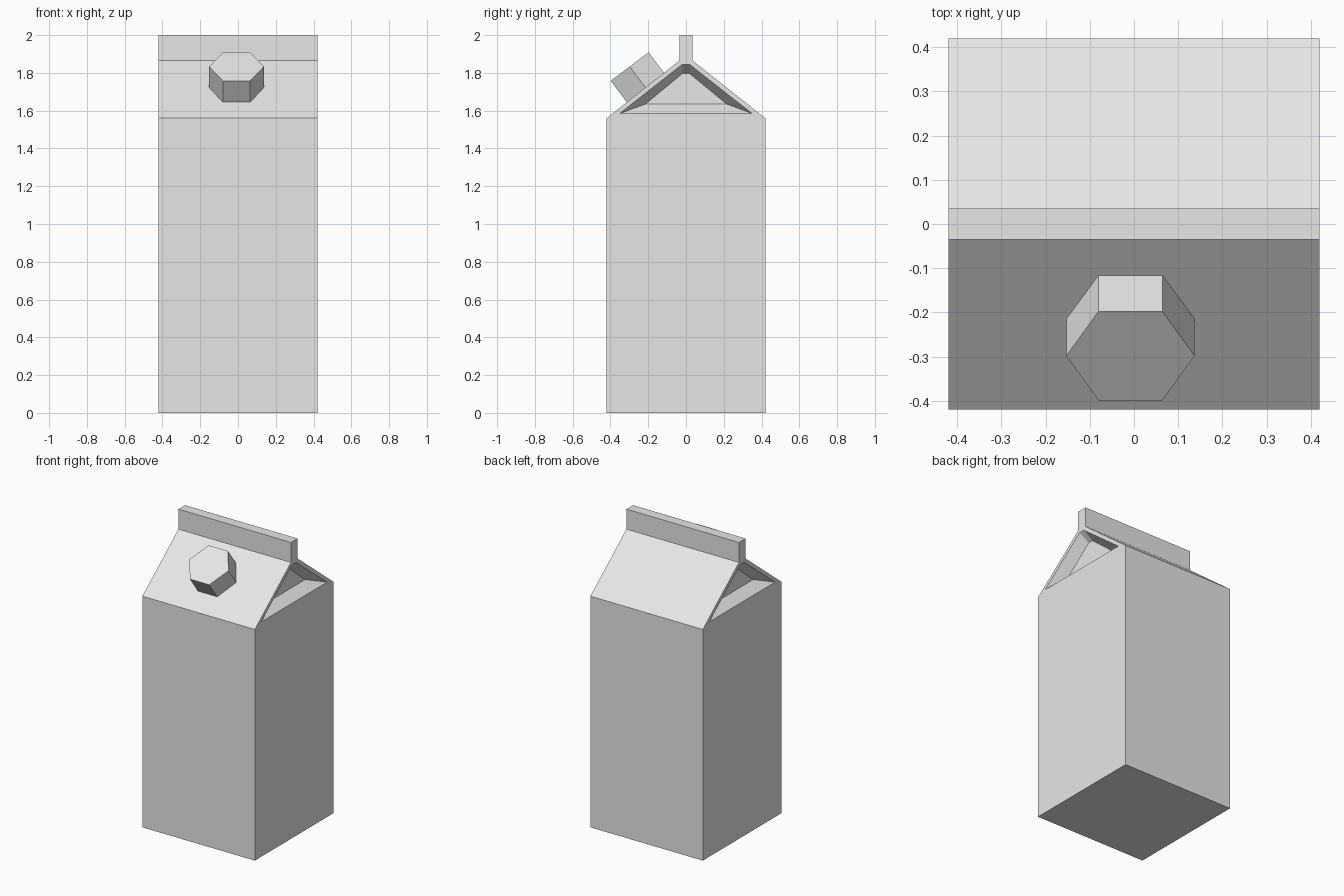
import bpy, bmesh, math
from mathutils import Matrix, Vector

default_cube = bpy.data.objects.get("Cube")
if default_cube:
    bpy.data.objects.remove(default_cube, do_unlink=True)

HALF = 0.42          # half width of the carton
DEPTH = 0.07         # depth of the folded gable recess

paper = bpy.data.materials.new("light_grey_card")
paper.use_nodes = True
paper.diffuse_color = (0.8, 0.8, 0.8, 1)
paper.node_tree.nodes["Principled BSDF"].inputs["Base Color"].default_value = (0.8, 0.8, 0.8, 1)


def make_object(name, bm):
    bmesh.ops.recalc_face_normals(bm, faces=bm.faces)
    mesh = bpy.data.meshes.new(name)
    bm.to_mesh(mesh)
    bm.free()
    mesh.materials.append(paper)
    obj = bpy.data.objects.new(name, mesh)
    bpy.context.collection.objects.link(obj)
    return obj


def loft(name, ring_a, ring_b):
    """Closed solid between two rings with equal point counts."""
    bm = bmesh.new()
    a = [bm.verts.new(p) for p in ring_a]
    b = [bm.verts.new(p) for p in ring_b]
    bm.faces.new(a)
    bm.faces.new(b)
    for i in range(len(a)):
        j = (i + 1) % len(a)
        bm.faces.new((a[i], a[j], b[j], b[i]))
    return make_object(name, bm)


def mirrored(points):
    """Complete a right-half (y, z) outline with its left half."""
    return points + [(-y, z) for y, z in reversed(points)]


# Carton body with sloped roof and top seal
outline = mirrored([(HALF, 0), (HALF, 1.56), (0.035, 1.865), (0.035, 2)])
carton = loft("carton_body",
              [(-HALF, y, z) for y, z in outline],
              [(HALF, y, z) for y, z in outline])

# Tapered recess folded into each gable end
outer = mirrored([(0.35, 1.585), (0.02, 1.845)])
inner = mirrored([(0.215, 1.635), (0.018, 1.797)])
for side in (-1, 1):
    rim = [Vector((side * HALF, y, z)) for y, z in outer]
    floor = [Vector((side * (HALF - DEPTH), y, z)) for y, z in inner]
    beyond = [r + (r - f) * 0.2 for r, f in zip(rim, floor)]
    cutter = loft("gable_cutter", floor, beyond)
    cutter.hide_render = True
    cut = carton.modifiers.new("gable_recess", 'BOOLEAN')
    cut.operation = 'DIFFERENCE'
    cut.solver = 'EXACT'
    cut.object = cutter
    bpy.context.view_layer.objects.active = carton
    bpy.ops.object.modifier_apply(modifier=cut.name)
    bpy.data.objects.remove(cutter, do_unlink=True)

# Six-sided screw cap standing on the front slope
bm = bmesh.new()
bmesh.ops.create_cone(bm, cap_ends=True, segments=6, radius1=0.145,
                      radius2=0.145, depth=0.144)
# Put two corners on the x axis, whichever way the primitive starts
if max(v.co.x for v in bm.verts) < 0.14:
    bmesh.ops.rotate(bm, verts=bm.verts, matrix=Matrix.Rotation(math.radians(30), 3, 'Z'))
bmesh.ops.rotate(bm, verts=bm.verts, matrix=Matrix.Rotation(math.radians(37), 3, 'X'))
bmesh.ops.translate(bm, verts=bm.verts, vec=(-0.008, -0.255, 1.776))
make_object("screw_cap", bm)
